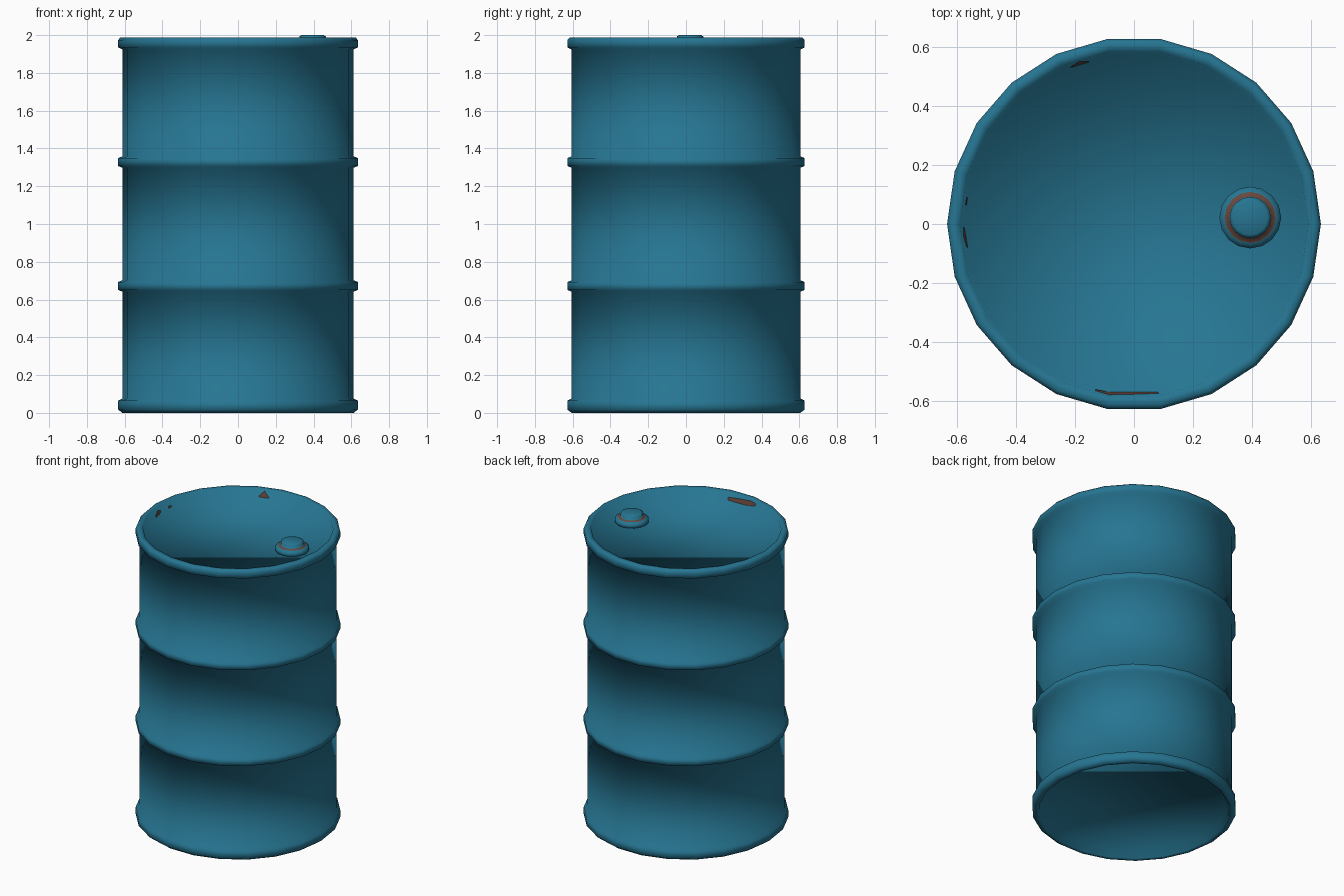
import bpy, bmesh, math

if "Cube" in bpy.data.objects:
    bpy.data.objects.remove(bpy.data.objects["Cube"])

SIDES = 22
STEP = 2 * math.pi / SIDES


def material(name, rgb):
    m = bpy.data.materials.new(name)
    m.diffuse_color = (*rgb, 1)
    m.use_nodes = True
    m.node_tree.nodes["Principled BSDF"].inputs["Base Color"].default_value = m.diffuse_color
    return m


BLUE = material("blue_paint", (0.0194, 0.178, 0.287))
RUST = material("rust_brown", (0.14, 0.062, 0.046))


def finish(name, bm):
    bmesh.ops.recalc_face_normals(bm, faces=bm.faces)
    for f in bm.faces:
        f.smooth = True
    me = bpy.data.meshes.new(name)
    bm.to_mesh(me)
    bm.free()
    me.materials.append(BLUE)
    me.materials.append(RUST)
    ob = bpy.data.objects.new(name, me)
    bpy.context.collection.objects.link(ob)
    return ob


def revolve(name, profile, n, cx=0, cy=0, rust_rows=()):
    """Turn a closed (radius, z) profile; both ends are capped with n-gons."""
    bm = bmesh.new()
    rings = []
    for r, z in profile:
        rings.append([bm.verts.new((cx + r * math.cos(2 * math.pi * i / n),
                                    cy + r * math.sin(2 * math.pi * i / n), z))
                      for i in range(n)])
    for row, (a, b) in enumerate(zip(rings, rings[1:])):
        for i in range(n):
            j = (i + 1) % n
            f = bm.faces.new((a[i], a[j], b[j], b[i]))
            f.material_index = 1 if row in rust_rows else 0
    bm.faces.new(rings[0])
    bm.faces.new(rings[-1])
    return finish(name, bm)


# Barrel shell: recessed base, four raised hoops, recessed lid
BODY, HOOP = 0.612, 0.635
profile = [(0.578, 0.055), (0.592, 0.005), (0.612, 0.0), (HOOP, 0.018), (HOOP, 0.065), (BODY, 0.076)]
for z in (0.672, 1.328):
    profile += [(BODY, z - 0.03), (HOOP, z - 0.021), (HOOP, z + 0.021), (BODY, z + 0.03)]
profile += [(BODY, 1.924), (HOOP, 1.935), (HOOP, 1.974), (0.622, 1.988), (0.592, 1.985), (0.578, 1.935)]
revolve("barrel_shell", profile, SIDES)

# Filler cap with a rusty seam
revolve("filler_cap", [(0.105, 1.93), (0.105, 1.957), (0.087, 1.968), (0.071, 1.972),
                       (0.070, 1.993), (0.058, 2.0)], 16, 0.395, 0.022, rust_rows=(2,))


# Rust patches lying on the inside of the top rim
def wall_point(deg, z):
    a = math.radians(deg)
    r = 0.578 + 0.014 * (z - 1.935) / 0.05 - 0.002
    r *= math.cos(STEP / 2) / math.cos(a % STEP - STEP / 2)
    return (r * math.cos(a), r * math.sin(a), z)


def patch(name, pts):
    bm = bmesh.new()
    lower = [bm.verts.new(wall_point(d, lo)) for d, lo, hi in pts]
    upper = [bm.verts.new(wall_point(d, hi)) for d, lo, hi in pts]
    for i in range(len(pts) - 1):
        f = bm.faces.new((lower[i + 1], lower[i], upper[i], upper[i + 1]))
        f.material_index = 1
    finish(name, bm)


patch("rust_patch_front", [(257, 1.955, 1.972), (261.8, 1.94, 1.972), (270, 1.937, 1.965), (278.18, 1.937, 1.955)])
patch("rust_patch_left", [(181, 1.945, 1.955), (184, 1.938, 1.968), (188, 1.937, 1.947)])
patch("rust_patch_left_small", [(171, 1.945, 1.955), (173.5, 1.942, 1.957)])
patch("rust_patch_back", [(105.5, 1.938, 1.943), (108.5, 1.938, 1.978), (112, 1.938, 1.943)])
